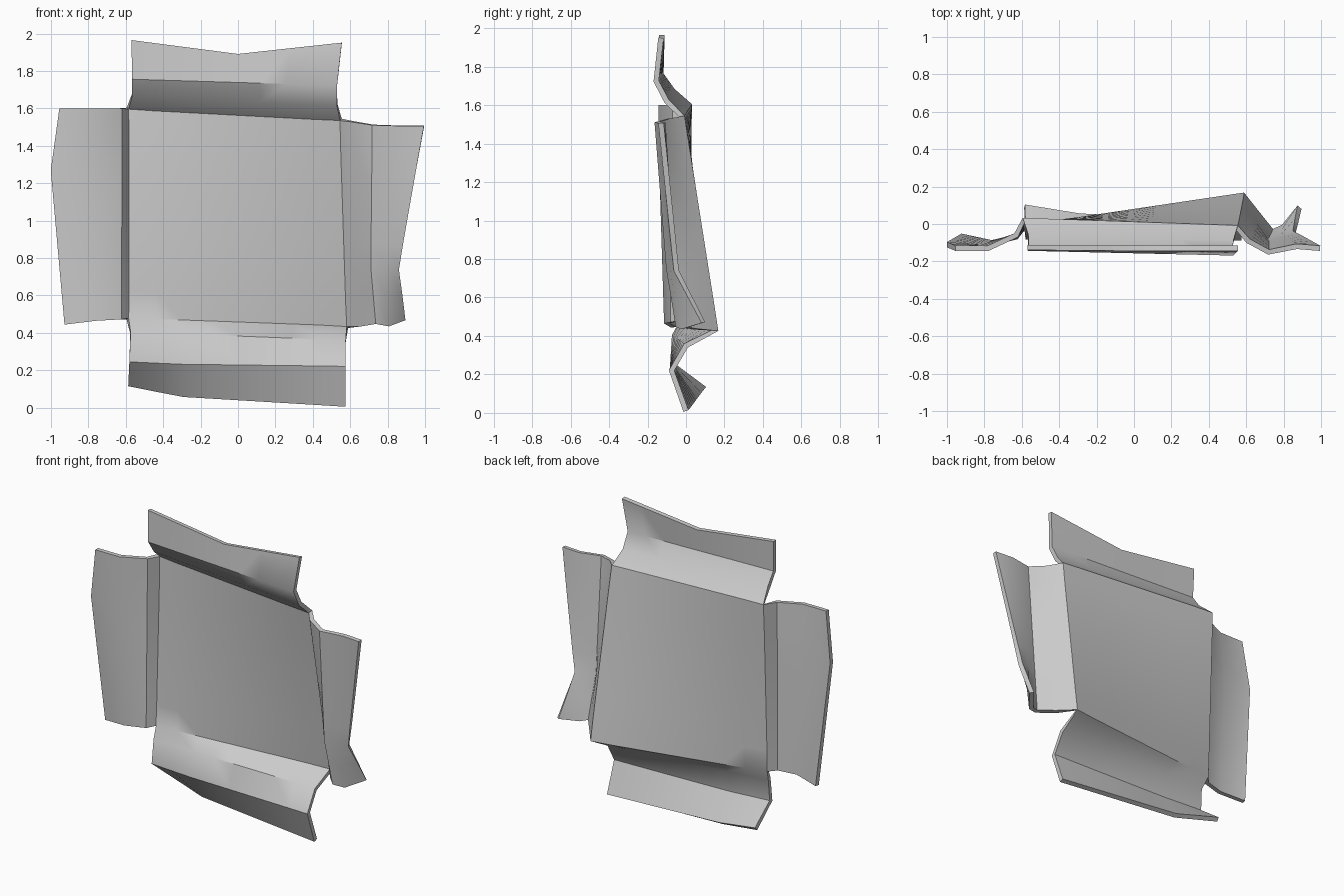
import bpy, bmesh, math
from mathutils import Vector

cube = bpy.data.objects.get("Cube")
if cube:
    bpy.data.objects.remove(cube, do_unlink=True)

N = 8  # divisions along every hinge

# One plain grey material
mat = bpy.data.materials.new("plain grey")
mat.use_nodes = True
grey = (0.6, 0.6, 0.6, 1)
mat.diffuse_color = grey
mat.node_tree.nodes["Principled BSDF"].inputs["Base Color"].default_value = grey


def row(start, end, mid=None, k=4):
    """Sample a line, optionally kinked through mid at step k."""
    a, b = Vector(start), Vector(end)
    m = Vector(mid) if mid else a.lerp(b, k / N)
    return [a.lerp(m, i / k) if i <= k else m.lerp(b, (i - k) / (N - k))
            for i in range(N + 1)]


def sheet(bm, rows):
    """Skin neighbouring rows with quads."""
    verts = [[bm.verts.new(p) for p in r] for r in rows]
    for r, s in zip(verts, verts[1:]):
        for i in range(N):
            bm.faces.new((r[i], r[i + 1], s[i + 1], s[i]))


# Corners of the centre panel
TL, TR = (-0.59, 0.02, 1.60), (0.55, -0.02, 1.54)
BL, BR = (-0.59, -0.02, 0.475), (0.585, 0.155, 0.43)

bm = bmesh.new()

# Centre panel, a slightly twisted sheet
left_edge, right_edge = row(TL, BL), row(TR, BR)
sheet(bm, [row(a, b) for a, b in zip(left_edge, right_edge)])

# Top flap
sheet(bm, [row(TL, TR),
           row((-0.565, -0.07, 1.675), (0.53, -0.1, 1.62)),
           row((-0.565, -0.13, 1.76), (0.53, -0.155, 1.725)),
           row((-0.57, -0.125, 1.965), (0.555, -0.13, 1.95), (0, -0.13, 1.89))])

# Bottom flap
sheet(bm, [row(BL, BR),
           row((-0.575, -0.06, 0.40), (0.575, 0.0, 0.35)),
           row((-0.58, -0.07, 0.25), (0.575, -0.075, 0.22), (-0.29, -0.07, 0.235), 2),
           row((-0.585, 0.095, 0.125), (0.575, 0.0, 0.01), (-0.29, 0.045, 0.065), 2)])

# Left flap
sheet(bm, [row(TL, BL),
           row((-0.63, -0.06, 1.60), (-0.63, -0.07, 0.472)),
           row((-0.78, -0.13, 1.60), (-0.76, -0.1, 0.465), (-0.815, -0.125, 1.27), 2),
           row((-0.955, -0.13, 1.60), (-0.925, -0.065, 0.445), (-1.0, -0.11, 1.27), 2)])

# Right flap, with a curled lower corner
sheet(bm, [row(TR, BR),
           row((0.61, -0.09, 1.53), (0.66, 0.055, 0.435)),
           row((0.72, -0.15, 1.512), (0.74, -0.04, 0.45), (0.715, -0.09, 0.75), 6),
           row((0.87, -0.12, 1.507), (0.8, -0.015, 0.437), (0.79, -0.07, 0.745), 6),
           row((0.995, -0.13, 1.507), (0.885, 0.09, 0.47), (0.855, -0.05, 0.74), 6)])

# Weld the hinges and make one continuous sheet
bmesh.ops.remove_doubles(bm, verts=bm.verts, dist=0.0005)
bmesh.ops.recalc_face_normals(bm, faces=bm.faces)
mesh = bpy.data.meshes.new("unfolded_panel_with_flaps")
bm.to_mesh(mesh)
bm.free()
mesh.materials.append(mat)
panel = bpy.data.objects.new("unfolded_panel_with_flaps", mesh)
bpy.context.collection.objects.link(panel)

# Card thickness
bpy.ops.object.select_all(action='DESELECT')
panel.select_set(True)
bpy.context.view_layer.objects.active = panel
solid = panel.modifiers.new("card thickness", 'SOLIDIFY')
solid.thickness = 0.028
solid.offset = 0
bpy.ops.object.modifier_apply(modifier=solid.name)
bpy.ops.object.shade_smooth_by_angle(angle=math.radians(35))
